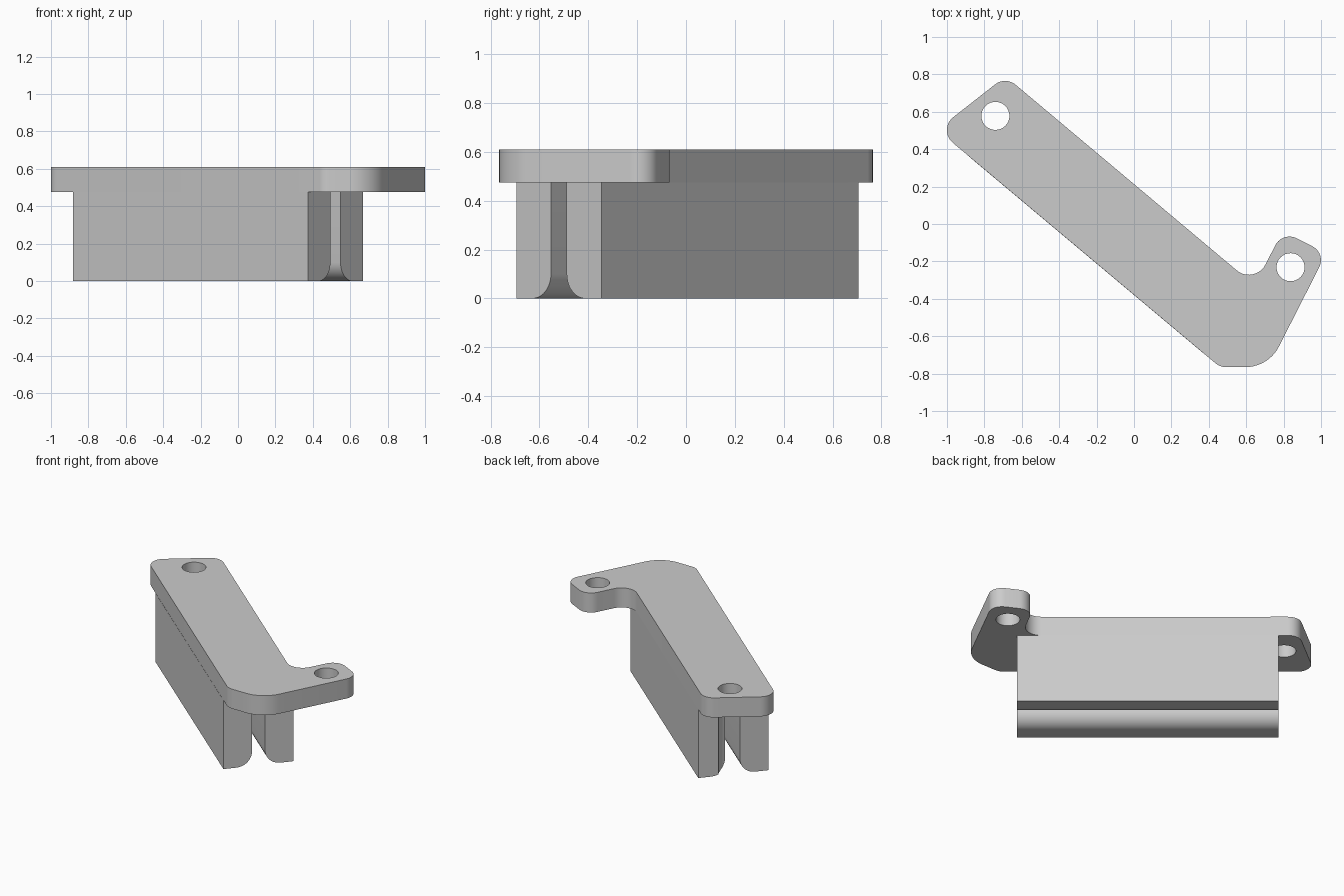
import bpy
import bmesh
import math
from mathutils import Vector, Matrix

cube = bpy.data.objects.get("Cube")
if cube:
    bpy.data.objects.remove(cube, do_unlink=True)

grey = bpy.data.materials.new("plain_grey")
grey.use_nodes = True
COLOUR = (0.6, 0.6, 0.6, 1)
grey.diffuse_color = COLOUR
grey.node_tree.nodes["Principled BSDF"].inputs["Base Color"].default_value = COLOUR


def rounded(corners, steps=10):
    """Outline from (x, y, radius) corners; radius 0 stays sharp."""
    pts = []
    for i, (x, y, r) in enumerate(corners):
        p = Vector((x, y, 0))
        if r == 0:
            pts.append(p)
            continue
        to_prev = (Vector((*corners[i - 1][:2], 0)) - p).normalized()
        to_next = (Vector((*corners[(i + 1) % len(corners)][:2], 0)) - p).normalized()
        half = to_prev.angle(to_next) / 2
        t = r / math.tan(half)
        centre = p + (to_prev + to_next).normalized() * (r / math.sin(half))
        start = (p + to_prev * t - centre).normalized()
        end = (p + to_next * t - centre).normalized()
        pts += [centre + start.slerp(end, k / steps) * r for k in range(steps + 1)]
    return pts


def circle(x, y, r, n=32):
    return [Vector((x + r * math.cos(math.tau * k / n), y + r * math.sin(math.tau * k / n), 0))
            for k in range(n)]


def prism(name, loops, low, high, matrix=Matrix()):
    """Extrude an outline, with any further loops as holes, from low to high."""
    bm = bmesh.new()
    edges = []
    for loop in loops:
        vs = [bm.verts.new((p.x, p.y, low)) for p in loop]
        edges += [bm.edges.new((vs[i - 1], vs[i])) for i in range(len(vs))]
    bmesh.ops.triangle_fill(bm, edges=edges, use_beauty=True)
    ext = bmesh.ops.extrude_face_region(bm, geom=bm.faces[:], use_keep_orig=True)
    top = [g for g in ext["geom"] if isinstance(g, bmesh.types.BMVert)]
    bmesh.ops.translate(bm, verts=top, vec=(0, 0, high - low))
    bm.transform(matrix)
    bmesh.ops.recalc_face_normals(bm, faces=bm.faces[:])
    mesh = bpy.data.meshes.new(name)
    bm.to_mesh(mesh)
    bm.free()
    mesh.materials.append(grey)
    ob = bpy.data.objects.new(name, mesh)
    bpy.context.collection.objects.link(ob)
    return ob


def activate(ob):
    bpy.ops.object.select_all(action="DESELECT")
    ob.select_set(True)
    bpy.context.view_layer.objects.active = ob


PLATE_BOTTOM, PLATE_TOP = 0.475, 0.61
HOLE = 0.075
END_HOLE = (-0.741, 0.578)
TAB_HOLE = (0.837, -0.231)

# Mounting plate with a tab at one end
outline = rounded([
    (-1.052, 0.504, 0.088), (0.46, -0.765, 0.085), (0.719, -0.765, 0.2),
    (1.028, -0.157, 0.083), (0.794, -0.038, 0.085), (0.646, -0.329, 0.1),
    (-0.687, 0.79, 0.087)])
plate = prism("mounting_plate",
              [outline, circle(*END_HOLE, HOLE), circle(*TAB_HOLE, HOLE)],
              PLATE_BOTTOM, PLATE_TOP)

# Two long walls under the plate, with a slot between and rounded inner lips
angle = math.radians(40)
across = Vector((math.sin(angle), math.cos(angle), 0))
along = Vector((math.cos(angle), -math.sin(angle), 0))
frame = Matrix((across, (0, 0, 1), along)).transposed().to_4x4()
MIDDLE, SLOT, HALF = -0.064, 0.042, 0.227
walls = []
for side, name in ((-1, "front_wall"), (1, "back_wall")):
    inner, outer = MIDDLE + side * SLOT, MIDDLE + side * HALF
    profile = rounded([(outer, 0, 0), (inner, 0, 0.1),
                       (inner, PLATE_BOTTOM, 0), (outer, PLATE_BOTTOM, 0)])
    walls.append(prism(name, [profile], -0.906, 0.734, frame))

# The end hole continues down through the end of the walls
cutter = prism("hole_cutter", [circle(*END_HOLE, HOLE)], -0.1, 0.7)
cutter.hide_render = True
for wall in walls:
    cut = wall.modifiers.new("hole", "BOOLEAN")
    cut.operation = "DIFFERENCE"
    cut.solver = "EXACT"
    cut.object = cutter
    activate(wall)
    bpy.ops.object.modifier_apply(modifier=cut.name)
bpy.data.objects.remove(cutter, do_unlink=True)

for ob in [plate, *walls]:
    activate(ob)
    bpy.ops.object.shade_smooth_by_angle(angle=math.radians(30))
